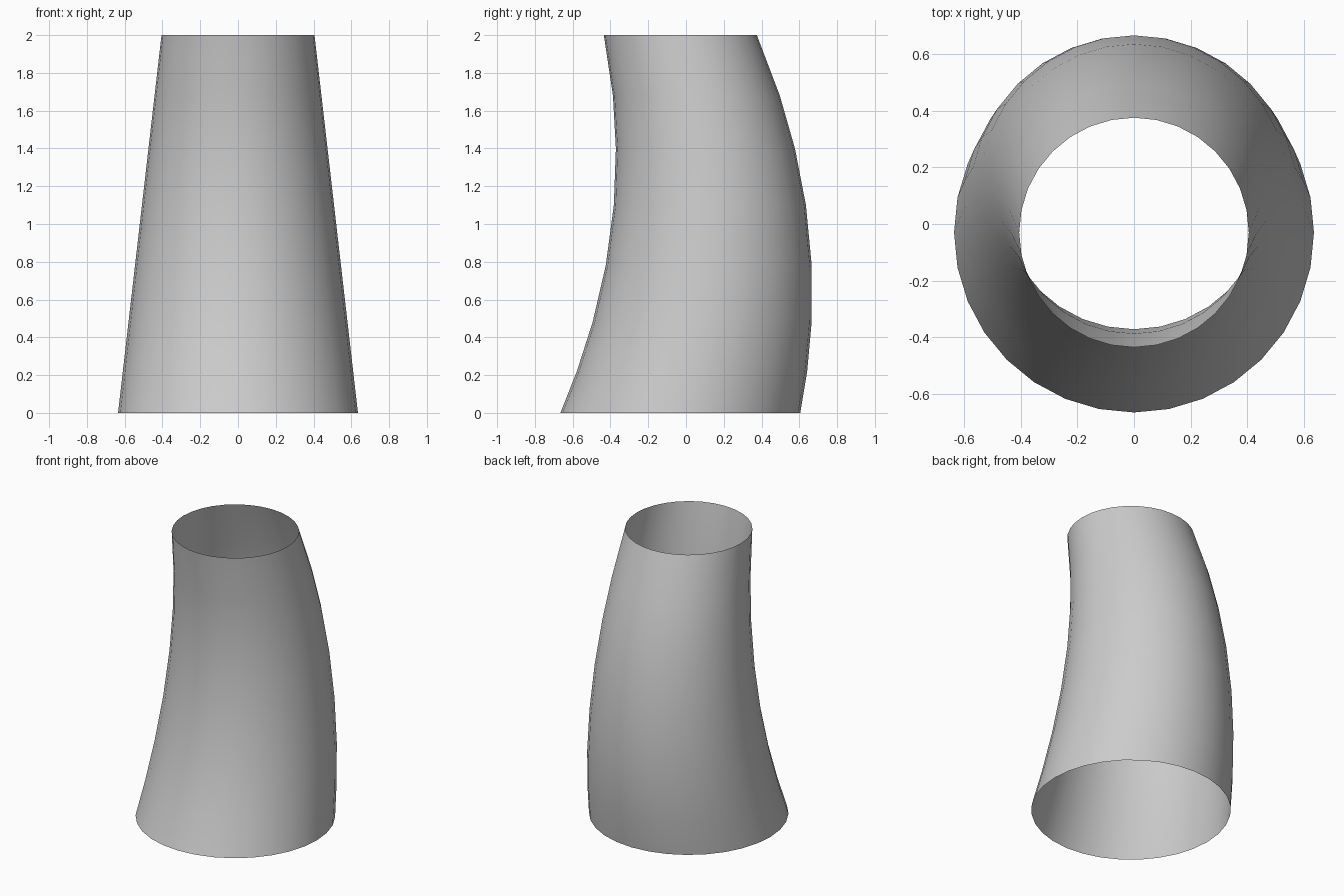
import bpy, bmesh, math

if "Cube" in bpy.data.objects:
    bpy.data.objects.remove(bpy.data.objects["Cube"])

SIDES = 32
HEIGHTS = [0, 0.22, 0.48, 0.78, 1.1, 1.4, 1.68, 2.0]

# Open tapered tube whose centre line bows towards the back
bm = bmesh.new()
rings = []
for z in HEIGHTS:
    r = 0.635 - 0.115 * z
    cy = -0.03 + 0.158 * (1 - (z - 1) ** 2)
    rings.append([bm.verts.new((r * math.cos(a), cy + r * math.sin(a), z))
                  for a in (2 * math.pi * i / SIDES for i in range(SIDES))])

# Skin the rings, leaving both ends open
for lo, hi in zip(rings, rings[1:]):
    for i in range(SIDES):
        j = (i + 1) % SIDES
        bm.faces.new((lo[i], lo[j], hi[j], hi[i])).smooth = True

mesh = bpy.data.meshes.new("curved_tube")
bm.to_mesh(mesh)
bm.free()
bpy.context.collection.objects.link(bpy.data.objects.new("curved_tube", mesh))
